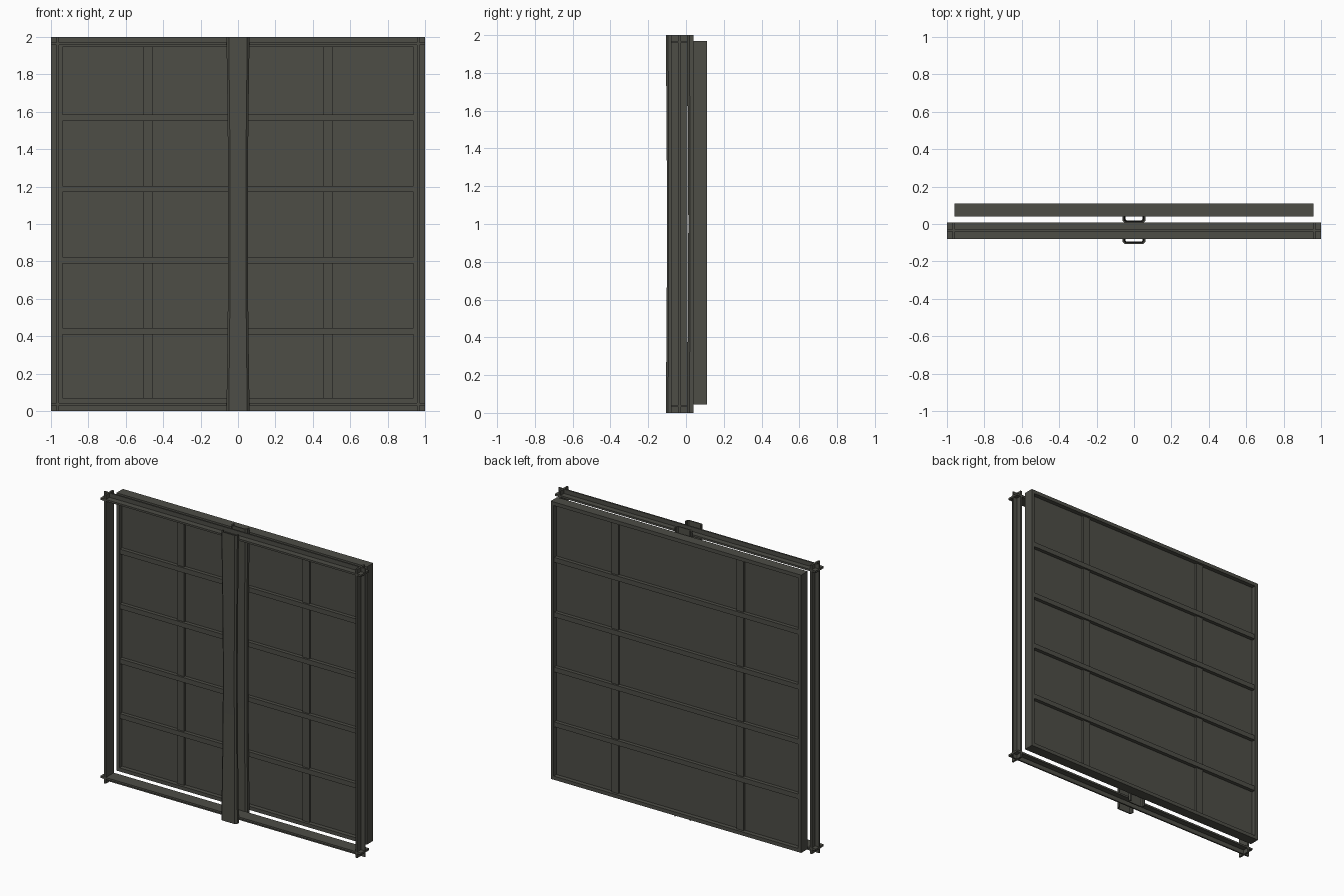
import bpy, bmesh, math

if "Cube" in bpy.data.objects:
    bpy.data.objects.remove(bpy.data.objects["Cube"])

steel = bpy.data.materials.new("dark olive grey steel")
steel.diffuse_color = (0.075, 0.075, 0.062, 1)
steel.use_nodes = True
steel.node_tree.nodes["Principled BSDF"].inputs["Base Color"].default_value = steel.diffuse_color


def finish(name, bm):
    bmesh.ops.recalc_face_normals(bm, faces=bm.faces)
    me = bpy.data.meshes.new(name)
    bm.to_mesh(me)
    bm.free()
    me.materials.append(steel)
    ob = bpy.data.objects.new(name, me)
    bpy.context.collection.objects.link(ob)
    return ob


def box(bm, x0, x1, y0, y1, z0, z1):
    vs = bmesh.ops.create_cube(bm, size=1)["verts"]
    for v in vs:
        v.co = ((x0 + x1) / 2 + v.co.x * (x1 - x0),
                (y0 + y1) / 2 + v.co.y * (y1 - y0),
                (z0 + z1) / 2 + v.co.z * (z1 - z0))


# Back panel: sheet
bm = bmesh.new()
box(bm, -0.95, 0.95, 0.07, 0.08, 0.055, 1.96)
finish("panel_sheet", bm)

# Back panel: deep border
bm = bmesh.new()
for s in (-1, 1):
    a, b = sorted((s * 0.96, s * 0.937))
    box(bm, a, b, 0.04, 0.11, 0.045, 1.97)
for z0, z1 in ((0.045, 0.07), (1.945, 1.97)):
    box(bm, -0.937, 0.937, 0.04, 0.11, z0, z1)
finish("panel_border", bm)

# Back panel: horizontal ribs, showing on both faces
bm = bmesh.new()
for z in (0.427, 0.807, 1.187, 1.567):
    box(bm, -0.937, 0.937, 0.045, 0.105, z - 0.017, z + 0.017)
finish("panel_horizontal_ribs", bm)

# Back panel: shallow vertical ribs
bm = bmesh.new()
for x in (-0.48, 0.48):
    box(bm, x - 0.027, x + 0.027, 0.058, 0.092, 0.07, 1.945)
finish("panel_vertical_ribs", bm)

# Front frame: T-section bars, web across the depth and a fin pointing outward
Y0, Y1, YM = -0.08, 0.008, -0.035
for s, side in ((-1, "left"), (1, "right")):
    bm = bmesh.new()
    a, b = sorted((s * 0.957, s * 0.97))
    box(bm, a, b, Y0, Y1, 0, 2)
    a, b = sorted((s * 0.97, s * 1.0))
    box(bm, a, b, YM - 0.005, YM + 0.005, 0, 2)
    finish(side + "_frame_bar", bm)
for s, side in ((-1, "bottom"), (1, "top")):
    bm = bmesh.new()
    a, b = sorted((1 + s * 0.957, 1 + s * 0.97))
    box(bm, -1, 1, Y0, Y1, a, b)
    a, b = sorted((1 + s * 0.97, 1 + s * 1.0))
    box(bm, -1, 1, YM - 0.005, YM + 0.005, a, b)
    finish(side + "_frame_bar", bm)


# Central post: two U channels, slightly waisted at mid height
def channel(name, web_y, tip_y, waist_shift):
    w, t, c = 0.06, 0.008, 0.012
    d = tip_y - web_y
    outer = [(-w, d), (-w, c), (-w + c, 0), (w - c, 0), (w, c), (w, d)]
    inner = [(w - t, d), (w - t, c + 0.003), (w - c - 0.003, t),
             (-w + c + 0.003, t), (-w + t, c + 0.003), (-w + t, d)]
    prof = outer + inner
    n = len(prof)
    bm = bmesh.new()
    rings = []
    for i in range(9):
        z = i / 4
        k = math.sin(math.pi * i / 8)          # 0 at the ends, 1 at the middle
        rings.append([bm.verts.new((x * (1.03 - 0.16 * k),
                                    web_y + waist_shift * k + y * (1 - abs(waist_shift) * k / d), z))
                      for x, y in prof])
    for lo, hi in zip(rings, rings[1:]):
        for j in range(n):
            bm.faces.new((lo[j], lo[(j + 1) % n], hi[(j + 1) % n], hi[j]))
    for ring in (rings[0], rings[-1]):
        for j in range(5):
            bm.faces.new((ring[j], ring[j + 1], ring[n - 2 - j], ring[n - 1 - j]))
    finish(name, bm)


channel("front_post_channel", -0.107, -0.078, 0.006)
channel("back_post_channel", 0.006, 0.04, 0.006)
